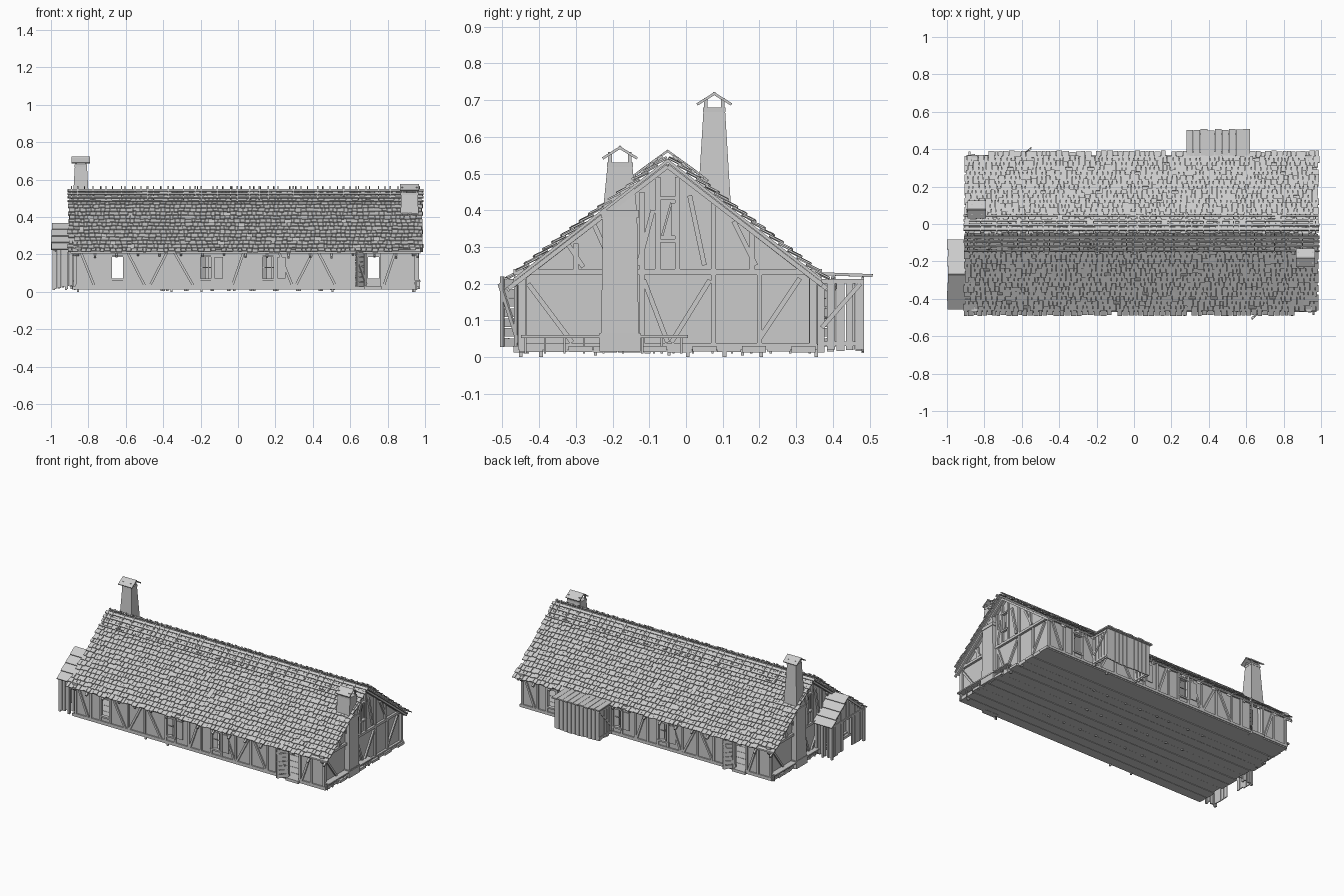
import bpy, bmesh, math, random
from mathutils import Matrix, Vector

random.seed(4)
U = random.uniform
CX, CY = 0.04, -0.05          # the house repeats itself when turned half a turn about here
TURN = Matrix.Translation((CX, CY, 0)) @ Matrix.Rotation(math.pi, 4, 'Z') @ Matrix.Translation((-CX, -CY, 0))
SL = 0.775                    # roof slope
QUADS = ((0, 1, 3, 2), (4, 6, 7, 5), (0, 4, 5, 1), (2, 3, 7, 6), (0, 2, 6, 4), (1, 5, 7, 3))


class Part:
    def __init__(self):
        self.bm = bmesh.new()

    def hexa(self, pts):
        v = [self.bm.verts.new(p) for p in pts]
        for f in QUADS:
            self.bm.faces.new([v[i] for i in f])

    def box(self, x0, x1, y0, y1, z0, z1):
        self.hexa([(x, y, z) for x in (x0, x1) for y in (y0, y1) for z in (z0, z1)])

    def frustum(self, cx, cy, hx0, hy0, z0, hx1, hy1, z1):
        self.hexa([(cx + i * hx, cy + j * hy, z) for i in (-1, 1) for j in (-1, 1)
                   for hx, hy, z in ((hx0, hy0, z0), (hx1, hy1, z1))])

    def beam(self, p, q, w, t, n):
        """Board from p to q, thickness t along n, width w across."""
        p, q, n = Vector(p), Vector(q), Vector(n)
        d = (q - p).normalized()
        n = (n - n.dot(d) * d).normalized()
        s = n.cross(d)
        self.hexa([e + s * w * a + n * t * b for a in (-.5, .5) for b in (-.5, .5) for e in (p, q)])

    def prism(self, pts, x0, x1):
        a = [self.bm.verts.new((x0, y, z)) for y, z in pts]
        b = [self.bm.verts.new((x1, y, z)) for y, z in pts]
        self.bm.faces.new(a)
        self.bm.faces.new(b)
        for i in range(len(a)):
            j = (i + 1) % len(a)
            self.bm.faces.new((a[i], a[j], b[j], b[i]))

    def done(self, name, turned=None):
        bmesh.ops.recalc_face_normals(self.bm, faces=self.bm.faces)
        me = bpy.data.meshes.new(name)
        self.bm.to_mesh(me)
        ob = bpy.data.objects.new(name, me)
        bpy.context.collection.objects.link(ob)
        if turned:
            cp = ob.copy()
            cp.name = turned
            cp.matrix_world = TURN
            bpy.context.collection.objects.link(cp)


def roof_pt(x, d, lift=0.0):
    return Vector((x, CY - d, 0.54 - SL * d)) + Vector((0, -SL, 1)).normalized() * lift


# Plank floor with short pegs underneath
p = Part()
for i in range(12):
    y = -0.455 + i * 0.0675
    p.box(-0.88 + U(-.01, .01), 0.96 + U(-.01, .01), y, y + 0.065, 0.012 + U(0, .003), 0.03)
for y in (-0.25, -0.05, 0.15):
    for i in range(8):
        x = -0.4 + i * 0.12 + U(-.02, .02)
        p.box(x, x + 0.012, y, y + 0.008, 0.004, 0.02)
for x, y in ((-.36, -.455), (-.2, -.455), (.5, .35), (.93, -.4), (.94, 0), (.94, .1), (-.86, .2)):
    p.box(x, x + 0.01, y, y + 0.01, 0, 0.02)
p.done("floor_planks")

# Long wall with window openings and a doorway
OPEN = [(-0.675, -0.615, .07, .185), (-0.2, -0.145, .07, .185), (0.13, 0.19, .07, .185), (0.68, 0.76, .03, .215)]
p = Part()
x = -0.86
for a, b, lo, hi in OPEN + [(0.94, 0.94, 0, 0)]:
    p.box(x, a, -0.45, -0.435, 0.02, 0.225)
    if b > a:
        p.box(a, b, -0.45, -0.435, hi, 0.225)
        if lo > .03:
            p.box(a, b, -0.45, -0.435, 0.02, lo)
    x = b
p.done("front_wall", "back_wall")

# Timber framing on the long wall
p = Part()
N = (0, -1, 0)
p.box(-0.87, 0.95, -0.458, -0.435, 0.212, 0.228)
p.box(-0.87, 0.68, -0.458, -0.435, 0.02, 0.036)
p.box(0.76, 0.95, -0.458, -0.435, 0.02, 0.036)
for x in (-.86, -.75, -.682, -.608, -.48, -.36, -.207, -.138, -.04, .05, .123, .197, .3, .41, .53, .6, .673, .767, .85, .94):
    p.box(x - .007, x + .007, -0.457, -0.44, 0.02, 0.22)
for a, b in ((-.84, -.77), (-.59, -.5), (-.38, -.47), (-.34, -.24), (.03, -.03), (.22, .29), (.4, .31), (.43, .52), (.84, .78)):
    p.beam((a, -.453, .21), (b, -.453, .035), .013, .012, N)
for a, b, lo, hi in OPEN[:3]:
    for z in (lo - .005, hi + .005):
        p.box(a - .01, b + .01, -0.459, -0.44, z - .005, z + .005)
p.done("front_timbers", "back_timbers")

# Ajar window shutters
p = Part()
for a, b, lo, hi in OPEN[1:3]:
    p.beam((a + .012, -.435, lo), (a + .012, -.435, hi), .03, .005, (.5, -.8, 0))
    p.box(b - .014, b - .01, -.45, -.445, lo, hi)
    p.box(a, b, -.447, -.442, .128, .132)
    p.box(b + .02, b + .065, -.461, -.457, lo, hi)
p.done("front_shutters", "back_shutters")

# Open plank door on angled hinges
p = Part()
h, e = Vector((.682, -.452, 0)), Vector((.629, -.503, 0))
nrm = (1, -1, 0)
for i in range(7):
    z = Vector((0, 0, .04 + i * .027))
    p.beam(h + z + Vector((0, 0, U(-.002, .002))), e + z, .023, .006, nrm)
off = Vector((.004, -.004, 0))
for t in (.12, .88):
    b = h.lerp(e, t) + off
    p.beam(b + Vector((0, 0, .028)), b + Vector((0, 0, .22)), .012, .006, nrm)
p.beam(h + off + Vector((0, 0, .04)), e + off + Vector((0, 0, .2)), .012, .006, nrm)
p.box(.674, .766, -.47, -.43, .012, .03)
p.done("front_door", "back_door")

# Gable wall around the attic window
T = lambda d: 0.527 - SL * d
p = Part()
for s in (-1, 1):
    p.prism([(CY + s * d, z) for d, z in ((.4, .02), (.02, .02), (.02, T(.02)), (.4, T(.4)))], .92, .935)
p.prism([(-.07, .02), (-.03, .02), (-.03, .32), (-.07, .32)], .92, .935)
p.prism([(-.07, .43), (-.03, .43), (-.03, T(.02)), (CY, T(0)), (-.07, T(.02))], .92, .935)
p.done("right_gable", "left_gable")

# Gable timbers, attic shutter and low ledge
p = Part()
N = (1, 0, 0)
p.box(.92, .95, -.47, .37, .224, .24)
p.box(.92, .95, -.45, .35, .02, .038)
for y, lo, hi in ((-.443, .02, .23), (-.3, .24, .31), (-.12, .02, .45), (.075, .02, .42), (.18, .24, .34),
                  (.343, .02, .23), (-.077, .24, .49), (-.023, .24, .49), (.2, .03, .23)):
    p.box(.93, .946, y - .007, y + .007, lo, hi)
for a, b, c, d in ((-.33, .32, -.28, .245), (-.09, .4, -.13, .25), (.05, .25, .01, .44), (.13, .37, .19, .25),
                   (-.43, .2, -.31, .04), (-.115, .21, -.05, .04), (.065, .21, -.04, .04), (.31, .215, .2, .05),
                   (-.25, .36, -.2, .25)):
    p.beam((.94, a, b), (.94, c, d), .013, .012, N)
for s in (-1, 1):
    p.beam((.94, CY, T(0) - .005), (.94, CY + s * .42, T(.42) - .005), .014, .02, N)
for z in (.317, .433):
    p.box(.93, .95, -.08, -.02, z - .005, z + .005)
p.box(.922, .926, -.07, -.03, .32, .43)
p.box(.938, .942, -.04, -.03, .33, .42)
p.beam((.93, -.065, .33), (.93, -.04, .42), .006, .006, N)
p.box(.93, .975, -.45, .005, .052, .06)
for i in range(9):
    y = -.44 + i * .053
    p.box(.95, .958, y, y + .006, .01, .054)
p.done("right_gable_timbers", "left_gable_timbers")

# Roof deck with rafters below
p = Part()
p.prism([(CY, .54), (CY - .42, .54 - SL * .42), (CY - .42, .53 - SL * .42), (CY, .53)], -.895, .975)
for i in range(17):
    x = -.88 + i * .115
    p.beam(roof_pt(x, .01, -.016), roof_pt(x, .435 + U(-.01, .012), -.014), .012, .012, (0, -SL, 1))
p.done("front_roof_deck", "back_roof_deck")

# Overlapping shingles with ragged ends
p = Part()
ROWS = 17
for r in range(ROWS):
    d = r * .425 / ROWS
    x = -.905 + U(-.008, .004)
    while x < .978:
        w = min(U(.018, .036), .988 - x)
        end = d + .031 + U(-.003, .003)
        skip = random.random() < .025 or (r == ROWS - 1 and x > .84)
        if not skip:
            k = U(0, .004)
            p.beam(roof_pt(x + w / 2, d, .002 + k), roof_pt(x + w / 2, end, .010 + k), w - .0025, .005, (0, -SL, 1))
        x += w
p.done("front_shingles", "back_shingles")

# Ridge boards, laths and cross sticks
p = Part()
for i, d in enumerate((.012, .035, .06, .085)):
    p.beam(roof_pt(-.91 + U(-.005, .005), d, .015), roof_pt(.992, d, .015), .017 - i * .003, .007, (0, -SL, 1))
x = -.89
while x < .97:
    p.beam(roof_pt(x, -.012, .017), roof_pt(x, U(.06, .1), .02), .007, .006, (0, -SL, 1))
    x += U(.03, .09)
p.done("front_ridge_laths", "back_ridge_laths")


# Chimneys with little gabled caps
def chimney(name, cx, cy, hx, hy, top, apex):
    p = Part()
    p.frustum(cx, cy, .055, .056, .015, .055, .056, .065)
    p.frustum(cx, cy, .052, .051, .065, .05, .047, .38)
    p.frustum(cx, cy, .054, .052, .38, .054, .052, .4)
    p.frustum(cx, cy, .048, .046, .4, hx, hy, top)
    p.frustum(cx, cy, hx + .002, hy + .002, top - .012, hx + .002, hy + .002, top)
    for s in (-1, 1):
        for t in (-1, 1):
            x, y = cx + t * (hx - .006), cy + s * (hy - .006)
            p.box(x - .005, x + .005, y - .005, y + .005, top, apex - .018)
        p.beam((cx, cy - s * .004, apex - .004), (cx, cy + s * .047, apex - .036), .1, .007, (0, s * .6, 1))
    p.done(name)


chimney("right_chimney", .917, -.18, .045, .033, .53, .577)
chimney("left_chimney", -.84, .077, .032, .029, .68, .724)

# Flat-roofed boarded lean-to at the back
p = Part()
for i in range(9):
    x = .28 + i * .038
    p.beam((x + .018, .34, .228), (x + .018, .505 + U(-.004, .005), .222), .036, .008, (0, 0, 1))
for i in range(11):
    x = .29 + i * .029
    p.box(x, x + .0265, .478, .485, .01 + U(0, .008), .218)
for x in (.29, .607):
    for i in range(5):
        y = .358 + i * .026
        p.box(x, x + .006, y, y + U(.016, .024), .012 + U(0, .01), .215 - U(0, .015))
    p.beam((x + .004, .37, .08), (x + .004, .475, .2), .012, .014, (1, 0, 0))
    for z in (.03, .2):
        p.box(x - .003, x + .009, .355, .485, z, z + .012)
p.done("lean_to")

# Gabled side porch of rough boards
p = Part()
SY = -.27
for s in (-1, 1):
    for i in range(4):
        d = i * .045
        p.beam((-.925, SY + s * d, .366 - d * .8), (-.925, SY + s * (d + .05), .366 - (d + .05) * .8 + .008),
               .145 + U(-.006, .004), .007, (0, s * .8, 1))
    y = SY + s * .165
    for i in range(6):
        x = -.985 + i * .021
        p.box(x, x + U(.012, .019), y - .004, y + .004, .015 + U(0, .02), .225)
    for x in (-.985, -.92):
        p.box(x - .006, x + .006, y - .008, y + .008, .01, .23)
    p.beam((-.98, SY, .352), (-.98, SY + s * .17, .216), .014, .012, (1, 0, 0))
p.box(-.986, -.974, SY - .17, SY + .17, .212, .226)
for i in range(11):
    y = SY - .155 + i * .029
    low = .215 if 3 < i < 7 else .015 + U(0, .01)
    p.box(-.982, -.976, y - .006, y + .02, low, .352 - .8 * max(abs(y - .006 - SY), abs(y + .02 - SY)))
p.done("side_porch")
